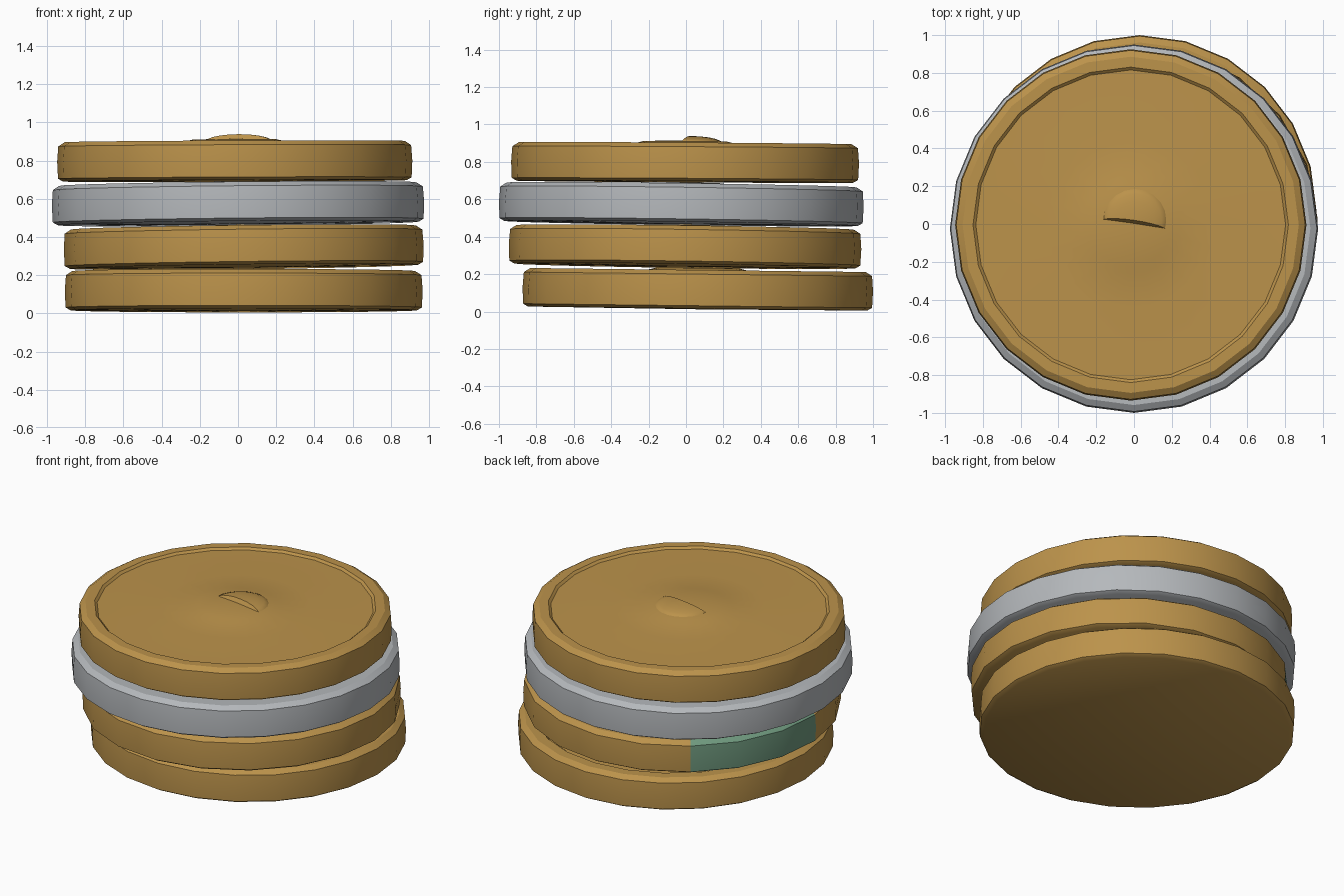
import bpy, bmesh, math
from mathutils import Matrix, Vector

cube = bpy.data.objects.get("Cube")
if cube:
    bpy.data.objects.remove(cube, do_unlink=True)


def material(name, rgb):
    m = bpy.data.materials.new(name)
    m.use_nodes = True
    m.diffuse_color = (*rgb, 1)
    m.node_tree.nodes["Principled BSDF"].inputs["Base Color"].default_value = (*rgb, 1)
    return m


gold = material("gold", (0.50, 0.29, 0.07))
silver = material("silver", (0.46, 0.48, 0.50))
green = material("green", (0.16, 0.32, 0.21))


def finish(name, bm, mats, angle=32):
    bmesh.ops.recalc_face_normals(bm, faces=bm.faces)
    me = bpy.data.meshes.new(name)
    bm.to_mesh(me)
    bm.free()
    ob = bpy.data.objects.new(name, me)
    bpy.context.collection.objects.link(ob)
    for m in mats:
        me.materials.append(m)
    bpy.ops.object.select_all(action="DESELECT")
    ob.select_set(True)
    bpy.context.view_layer.objects.active = ob
    bpy.ops.object.shade_smooth_by_angle(angle=math.radians(angle))
    return ob


def tilted(x, y, z, sx, sy):
    """Placement whose top plane climbs by sx along x and sy along y."""
    return Matrix.Translation((x, y, z)) @ Matrix.Rotation(sy, 4, "X") @ Matrix.Rotation(-sx, 4, "Y")


def coin(name, mats, r, place, sides=24, phase=0.0, patch=None):
    # Half section from the underside centre, around the rim, to the raised middle
    h = 0.103
    profile = [(0, -h - 0.004), (r - 0.03, -h), (r - 0.004, -h + 0.015), (r, 0),
               (r - 0.006, h - 0.022), (r - 0.04, h), (0.835, h), (0.82, h - 0.013),
               (0.45, h - 0.008), (0.26, h + 0.001), (0.22, h + 0.011), (0, h + 0.015)]
    bm = bmesh.new()
    verts = [bm.verts.new((p[0], 0, p[1])) for p in profile]
    edges = [bm.edges.new(pair) for pair in zip(verts, verts[1:])]
    bmesh.ops.spin(bm, geom=verts + edges, cent=(0, 0, 0), axis=(0, 0, 1),
                   angle=math.tau, steps=sides)
    bmesh.ops.remove_doubles(bm, verts=bm.verts, dist=0.0005)
    bm.transform(Matrix.Rotation(math.radians(phase), 4, "Z"))
    # Tarnished stretch of the rim
    if patch:
        for f in bm.faces:
            c = f.calc_center_median()
            turn = math.degrees(math.atan2(c.y, c.x)) % 360
            if c.xy.length > 0.85 and patch[0] < turn < patch[1]:
                f.material_index = 1
    bm.transform(place)
    return finish(name, bm, mats)


coin("bottom_coin", [gold], 0.937, tilted(0.03, 0.063, 0.119, 0, -0.012))
coin("second_coin", [gold, green], 0.943, tilted(0.03, -0.005, 0.347, 0.012, -0.014),
     sides=20, phase=2, patch=(128, 182))
coin("silver_coin", [silver], 0.975, tilted(0, -0.025, 0.574, 0.01, -0.014))
coin("top_coin", [gold], 0.93, tilted(-0.017, -0.005, 0.797, 0.004, -0.006))

# Half dome on the top coin, cut with a sloping front face
bm = bmesh.new()
bmesh.ops.create_uvsphere(bm, u_segments=20, v_segments=10, radius=0.175)
bm.transform(Matrix.Translation((0.005, 0.018, 0.9)) @ Matrix.Diagonal((1, 1, 0.22, 1)))
for point, normal in (((0, 0, 0.9), (0, 0, -1)), ((0, 0, 0.91), (-0.15, -1, 0.7))):
    cut = bmesh.ops.bisect_plane(bm, geom=bm.verts[:] + bm.edges[:] + bm.faces[:],
                                 plane_co=point, plane_no=Vector(normal).normalized(),
                                 clear_outer=True)
    bmesh.ops.holes_fill(bm, edges=[e for e in bm.edges if e.is_boundary], sides=0)
finish("centre_half_dome", bm, [gold])
